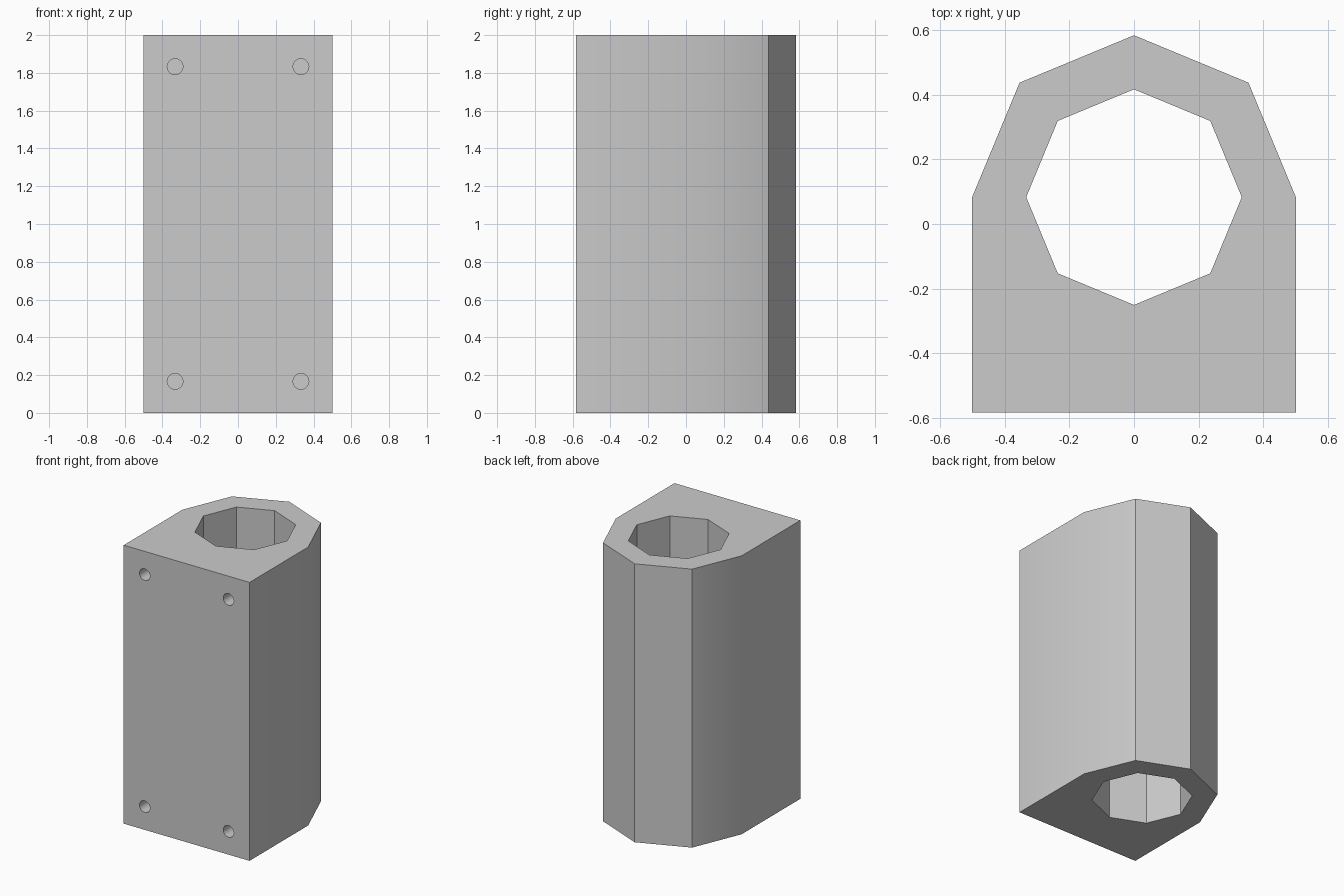
import bpy
import bmesh
from math import pi, sin, cos, radians
from mathutils import Matrix, Vector

if "Cube" in bpy.data.objects:
    bpy.data.objects.remove(bpy.data.objects["Cube"], do_unlink=True)

HEIGHT = 2.0
FRONT = -0.583
BORE_Y = 0.083

grey = bpy.data.materials.new("plain_grey")
grey.use_nodes = True
grey.diffuse_color = (0.6, 0.6, 0.6, 1)
grey.node_tree.nodes["Principled BSDF"].inputs["Base Color"].default_value = (0.6, 0.6, 0.6, 1)


def finish(name, bm):
    bmesh.ops.recalc_face_normals(bm, faces=bm.faces)
    mesh = bpy.data.meshes.new(name)
    bm.to_mesh(mesh)
    bm.free()
    mesh.materials.append(grey)
    obj = bpy.data.objects.new(name, mesh)
    bpy.context.collection.objects.link(obj)
    return obj


def prism(name, outline, z0, z1):
    bm = bmesh.new()
    face = bm.faces.new([bm.verts.new((x, y, z0)) for x, y in outline])
    grown = bmesh.ops.extrude_face_region(bm, geom=[face], use_keep_orig=True)
    top = [v for v in grown["geom"] if isinstance(v, bmesh.types.BMVert)]
    bmesh.ops.translate(bm, verts=top, vec=(0, 0, z1 - z0))
    return finish(name, bm)


def octagon(radius, steps):
    return [(radius * cos(i * pi / 4), BORE_Y + radius * sin(i * pi / 4))
            for i in range(steps)]


# Block: square front, half-octagon back
block = prism("mounting_block",
              [(-0.5, FRONT), (0.5, FRONT)] + octagon(0.5, 5), 0, HEIGHT)

# Octagonal bore through the full height
cutters = [prism("bore_cutter", octagon(0.333, 8), -0.1, HEIGHT + 0.1)]

# Blind screw holes in the four front corners
DEPTH = 0.333
bm = bmesh.new()
for x in (-0.333, 0.333):
    for z in (0.167, HEIGHT - 0.167):
        place = Matrix.Translation(Vector((x, FRONT, z))) @ Matrix.Rotation(pi / 2, 4, "X")
        bmesh.ops.create_cone(bm, cap_ends=True, segments=16, radius1=0.042,
                              radius2=0.042, depth=2 * DEPTH, matrix=place)
cutters.append(finish("screw_hole_cutter", bm))

# Cut the openings
bpy.ops.object.select_all(action="DESELECT")
bpy.context.view_layer.objects.active = block
block.select_set(True)
for cutter in cutters:
    cutter.hide_render = True
    mod = block.modifiers.new(cutter.name, "BOOLEAN")
    mod.operation = "DIFFERENCE"
    mod.solver = "EXACT"
    mod.object = cutter
    bpy.ops.object.modifier_apply(modifier=mod.name)
    bpy.data.objects.remove(cutter, do_unlink=True)

bpy.ops.object.shade_smooth_by_angle(angle=radians(30))
